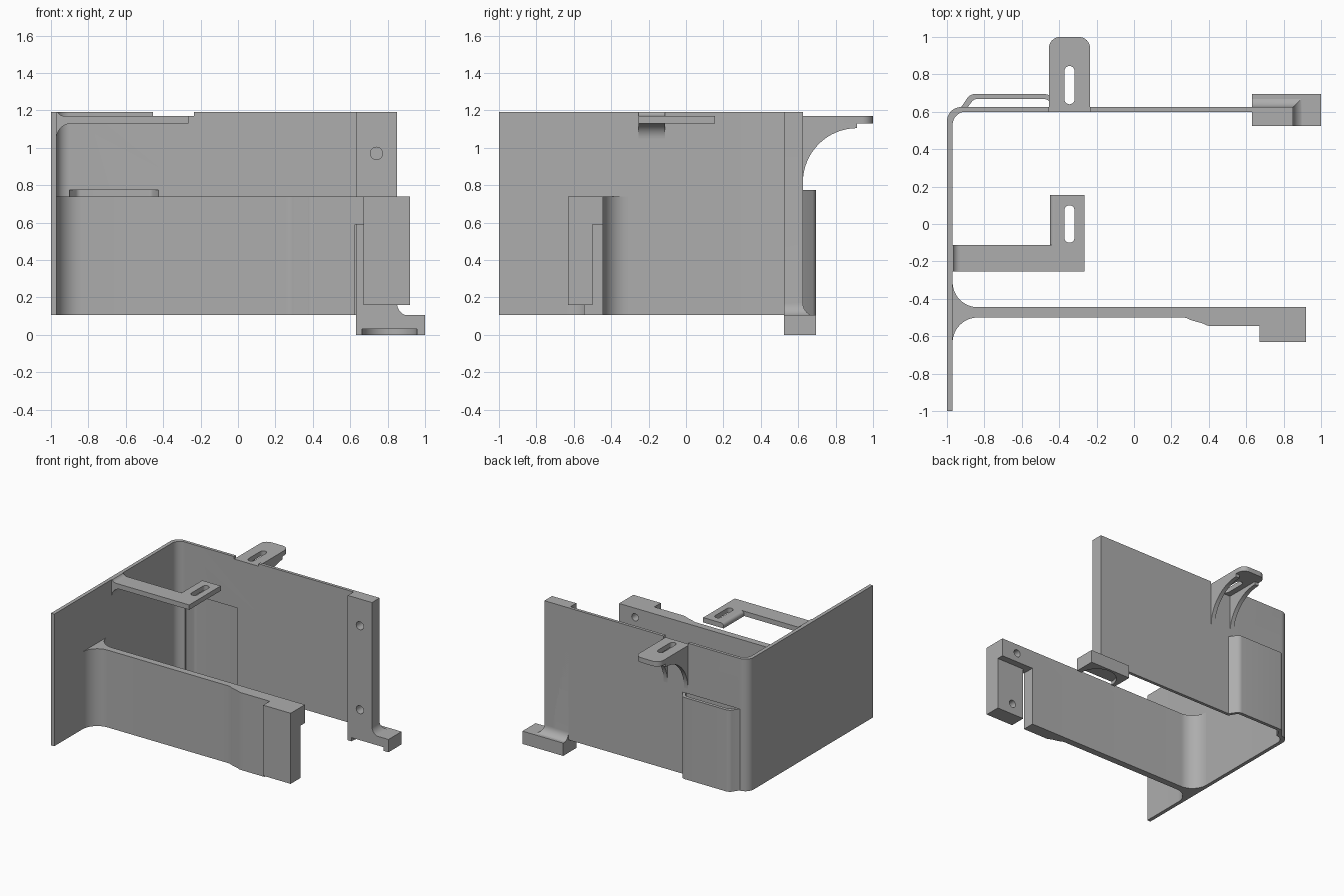
import bpy, bmesh
from math import cos, sin, radians

if "Cube" in bpy.data.objects:
    bpy.data.objects.remove(bpy.data.objects["Cube"])

GREY = (0.42, 0.42, 0.42, 1)
grey = bpy.data.materials.new("plain grey")
grey.use_nodes = True
grey.diffuse_color = GREY
grey.node_tree.nodes["Principled BSDF"].inputs["Base Color"].default_value = GREY
parts = []


def finish(name, bm):
    bmesh.ops.recalc_face_normals(bm, faces=bm.faces)
    mesh = bpy.data.meshes.new(name)
    bm.to_mesh(mesh)
    bm.free()
    mesh.materials.append(grey)
    ob = bpy.data.objects.new(name, mesh)
    bpy.context.collection.objects.link(ob)
    parts.append(ob)
    return ob


def arc(cx, cy, r, a0, a1, n=12):
    angles = [radians(a0 + (a1 - a0) * i / n) for i in range(n + 1)]
    return [(cx + r * cos(a), cy + r * sin(a)) for a in angles]


def loft(name, rings):
    """Skin equal-length rings of points and cap both ends."""
    bm = bmesh.new()
    vs = [[bm.verts.new(p) for p in ring] for ring in rings]
    n = len(vs[0])
    for a, b in zip(vs, vs[1:]):
        for i in range(n):
            j = (i + 1) % n
            bm.faces.new((a[i], a[j], b[j], b[i]))
    bm.faces.new(vs[0])
    bm.faces.new(vs[-1])
    return finish(name, bm)


def prism(name, pts, lo, hi, axis="z"):
    """Extrude a profile along an axis."""
    place = {"z": lambda u, v, w: (u, v, w),
             "x": lambda u, v, w: (w, u, v),
             "y": lambda u, v, w: (u, w, v)}[axis]
    return loft(name, [[place(u, v, w) for u, v in pts] for w in (lo, hi)])


def box(name, x0, x1, y0, y1, z0, z1):
    return prism(name, [(x0, y0), (x1, y0), (x1, y1), (x0, y1)], z0, z1)


def cut(ob, *cutters):
    """Subtract the cutters and discard them."""
    for c in cutters:
        c.hide_render = True
        m = ob.modifiers.new("cut", "BOOLEAN")
        m.operation, m.solver, m.object = "DIFFERENCE", "EXACT", c
    bpy.context.view_layer.update()
    ev = ob.evaluated_get(bpy.context.evaluated_depsgraph_get())
    mesh = bpy.data.meshes.new_from_object(ev)
    ob.modifiers.clear()
    ob.data = mesh
    for c in cutters:
        parts.remove(c)
        bpy.data.objects.remove(c)


def slot(x, y0, y1, r):
    pts = arc(x, y1 - r, r, 0, 180) + arc(x, y0 + r, r, 180, 360)
    return prism("slot_cutter", pts, 1, 1.3)


def hole(x, z, r, y0, y1):
    return prism("hole_cutter", arc(x, z, r, 0, 345, 23), y0, y1, "y")


BASE, TOP = 0.105, 1.19

# Side and back wall with a rounded corner
wall = prism("side_and_back_wall",
             [(-1, -1)] + arc(-.925, .55, .075, 180, 90)
             + [(.85, .625), (.85, .6)] + arc(-.9, .53, .07, 90, 180)
             + [(-.97, -1)], BASE, TOP)
cut(wall,
    box("opening_cutter", -.9, -.425, .5, .7, 0, .775),
    box("notch_cutter", -.455, -.235, .5, .7, 1.17, 1.3))

# Hollow bulge over the wall opening
prism("back_bulge",
      [(-.94, .615), (-.92, .63)] + arc(-.85, .645, .05, 140, 90, 6)
      + arc(-.48, .645, .05, 90, 40, 6) + [(-.4, .618), (-.4, .6), (-.425, .6), (-.43, .615)]
      + arc(-.48, .635, .033, 40, 90, 6) + arc(-.84, .635, .033, 90, 140, 6)
      + [(-.9, .61), (-.9, .6)], BASE, .775)

# Slotted tab on the back with two curved ribs
tab = prism("back_tab",
            [(-.455, .6), (-.235, .6)] + arc(-.295, .94, .06, 0, 90)
            + arc(-.395, .94, .06, 90, 180), 1.13, 1.17)
cut(tab, slot(-.345, .64, .845, .027))
rib = [(.61, .815)] + arc(.915, .815, .29, 180, 90, 16) + [(.915, 1.135), (.61, 1.135)]
for side, x in (("right", -.455), ("left", -.27)):
    prism(side + "_tab_rib", rib, x, x + .035, "x")

# Inner slotted bracket with a fillet under its root
bracket = prism("inner_bracket",
                [(-.98, -.255), (-.265, -.255), (-.265, .155), (-.425, .155),
                 (-.425, -.112), (-.98, -.112)], 1.13, 1.17)
cut(bracket, slot(-.345, -.1, .1, .027))
prism("bracket_edge", [(-.425, 1.13), (-.45, 1.13)] + arc(-.425, 1.145, .025, 180, 90, 6),
      -.112, .155, "y")
prism("bracket_lower_fillet", [(-.98, 1.135), (-.98, 1.05)] + arc(-.89, 1.05, .08, 180, 90)
      + [(-.89, 1.135)], -.255, -.112, "y")
prism("bracket_upper_fillet", [(-.98, 1.165), (-.98, TOP)] + arc(-.93, 1.21, .04, 210, 270, 6)
      + [(-.93, 1.165)], -.255, -.112, "y")

# Front arm with filleted root, stepped front and end block
arm = prism("front_arm",
            [(-.98, -.31)] + arc(-.835, -.31, .135, 180, 270)
            + [(.92, -.445), (.92, -.63), (.67, -.63), (.67, -.545)]
            + arc(.41, -.475, .07, 270, 235, 6) + arc(.26, -.57, .07, 55, 90, 6)
            + arc(-.835, -.635, .135, 90, 180) + [(-.98, -.635)], BASE, .74)
cut(arm,
    box("gap_cutter", .625, .67, -.7, -.4, 0, .59),
    box("recess_cutter", .66, 1, -.5, -.4, 0, .59),
    box("block_bottom_cutter", .66, 1, -.7, -.4, 0, .16),
    hole(.775, .665, .03, -.55, -.4),
    hole(.775, .25, .03, -.58, -.45))

# Corner column flaring into the foot
flare = [(.07 - x, z) for x, z in arc(0, .17, .07, 270, 360, 10)]
flare = [(.07, .09)] + flare + [(0, TOP)]
column = loft("corner_column",
              [[(.63, .525, z), (.85 + d, .525, z), (.85 + d, .625 + d, z), (.63, .625 + d, z)]
               for d, z in flare])
cut(column, hole(.74, .97, .033, .5, .6), hole(.74, .28, .033, .5, .6))

# Foot with a round pocket underneath
foot = box("foot", .63, 1, .525, .695, 0, .105)
cut(foot, prism("pocket_cutter", arc(.81, .53, .147, 0, 350, 35), -.1, .03))

bpy.ops.object.select_all(action="DESELECT")
for ob in parts:
    ob.select_set(True)
bpy.context.view_layer.objects.active = parts[0]
bpy.ops.object.shade_smooth_by_angle(angle=radians(30))
